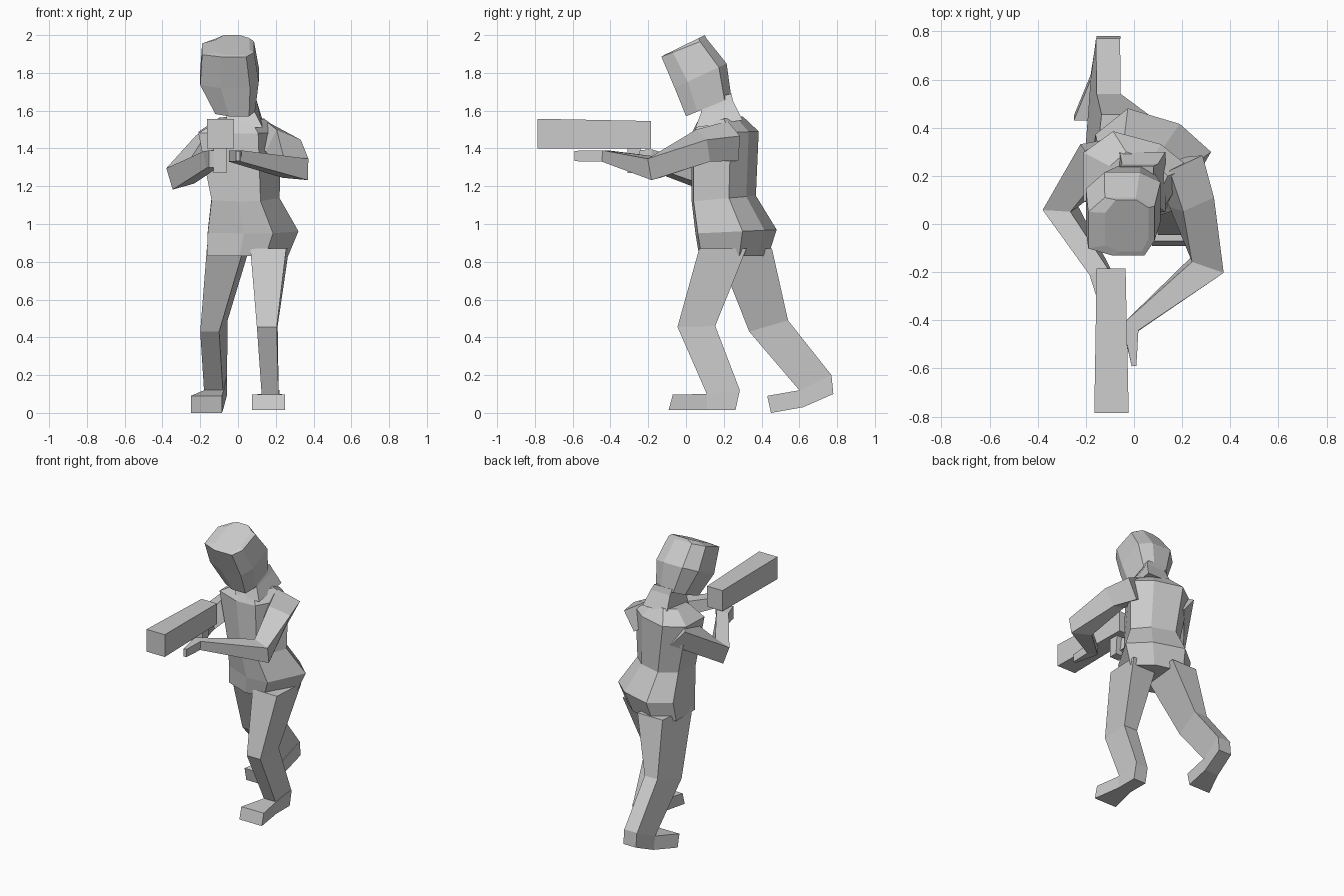
import bpy, bmesh
from math import radians, sin, cos
from mathutils import Vector

if "Cube" in bpy.data.objects:
    bpy.data.objects.remove(bpy.data.objects["Cube"])


def loft(name, rings):
    """Skin a stack of equal-sized rings and cap both ends."""
    bm = bmesh.new()
    vs = [[bm.verts.new(p) for p in r] for r in rings]
    n = len(vs[0])
    for a, b in zip(vs, vs[1:]):
        for i in range(n):
            j = (i + 1) % n
            bm.faces.new((a[i], a[j], b[j], b[i]))
    bm.faces.new(vs[0])
    bm.faces.new(vs[-1])
    bmesh.ops.recalc_face_normals(bm, faces=bm.faces)
    me = bpy.data.meshes.new(name)
    bm.to_mesh(me)
    bm.free()
    ob = bpy.data.objects.new(name, me)
    bpy.context.collection.objects.link(ob)
    return ob


def side_loft(name, stations):
    """Quad sections: x range, two (y, z) points, x shift of the second pair."""
    loft(name, [[(x0, *a), (x1, *a), (x1 + s, *b), (x0 + s, *b)]
                for x0, x1, a, b, s in stations])


def outline_loft(name, outline, levels):
    """Outline in 0..1 fitted to x range and a front-to-back (y, z) line."""
    loft(name, [[(x0 + u * (x1 - x0), a[0] + v * (b[0] - a[0]), a[1] + v * (b[1] - a[1]))
                 for u, v in outline] for x0, x1, a, b in levels])


def limb(name, stations):
    """Rectangular tube along a path: x, y, z, width, height, roll."""
    pts = [Vector(s[:3]) for s in stations]
    rings = []
    for i, p in enumerate(pts):
        d = Vector((0, 0, 0))
        if i:
            d += (p - pts[i - 1]).normalized()
        if i < len(pts) - 1:
            d += (pts[i + 1] - p).normalized()
        d.normalize()
        side = d.cross(Vector((0, 0, 1))).normalized()
        up = side.cross(d)
        r = radians(stations[i][5])
        side, up = side * cos(r) + up * sin(r), up * cos(r) - side * sin(r)
        w, h = stations[i][3] / 2, stations[i][4] / 2
        rings.append([p + side * a * w + up * b * h
                      for a, b in ((-1, -1), (1, -1), (1, 1), (-1, 1))])
    loft(name, rings)


# Torso, twisted so that the right-hand side leads
outline_loft("torso",
             [(0, .18), (.4, 0), (.72, .03), (1, .58), (.73, .85), (.28, 1), (0, .75)],
             [(-.165, .265, (.07, .83), (.435, .83)),
              (-.16, .32, (.05, .95), (.48, .97)),
              (-.14, .22, (.03, 1.12), (.37, 1.15)),
              (-.21, .23, (.03, 1.48), (.385, 1.49)),
              (-.10, .14, (.06, 1.54), (.30, 1.57))])

# Neck and forward-tilted head
side_loft("neck", [(-.06, .13, (.05, 1.51), (.30, 1.55), 0),
                   (-.06, .09, (.08, 1.59), (.25, 1.65), .01),
                   (-.06, .08, (.08, 1.65), (.24, 1.69), 0)])
outline_loft("head",
             [(0, .12), (.35, 0), (.85, 0), (1, .25), (1, .85), (.72, 1), (.25, 1), (0, .75)],
             [(-.12, .09, (0, 1.57), (.24, 1.67)),
              (-.20, .11, (-.06, 1.72), (.215, 1.85)),
              (-.19, .085, (-.13, 1.885), (.11, 1.98)),
              (-.12, .06, (-.115, 1.895), (.10, 2.0))])

# Leading leg and foot
side_loft("front_leg", [(.065, .255, (.07, .87), (.32, .87), .015),
                        (.10, .205, (-.045, .455), (.155, .46), .005),
                        (.125, .215, (.11, .10), (.285, .12), 0),
                        (.125, .215, (.12, .03), (.262, .015), 0)])
side_loft("front_foot", [(.125, .22, (.285, .12), (.262, .015), 0),
                         (.125, .22, (.11, .10), (.11, .015), 0),
                         (.075, .25, (-.07, .097), (-.092, .015), 0)])

# Trailing leg and foot
side_loft("rear_leg", [(-.165, .03, (.16, .87), (.455, .87), .03),
                       (-.20, -.10, (.335, .43), (.54, .49), .045),
                       (-.18, -.08, (.60, .12), (.77, .20), .022)])
side_loft("rear_foot", [(-.155, -.057, (.77, .20), (.78, .10), 0),
                        (-.18, -.075, (.60, .12), (.62, .03), 0),
                        (-.25, -.085, (.43, .09), (.45, 0), 0)])

# Arms: shoulder, elbow, wrist, hand tip
limb("right_arm", [(.18, .25, 1.44, .17, .15, 28), (.24, .09, 1.415, .15, .13, 22),
                   (.305, -.17, 1.295, .14, .115, 5),
                   (-.015, -.43, 1.36, .07, .06, 0), (0, -.59, 1.36, .02, .055, 0)])
limb("left_arm", [(-.13, .28, 1.44, .16, .15, -25), (-.305, .065, 1.255, .12, .12, -16),
                  (-.14, -.20, 1.345, .08, .09, -8), (-.12, -.30, 1.345, .07, .09, 0)])

# Boxy hand-held tool and its grip
side_loft("tool_body", [(-.165, -.022, (-.785, 1.40), (-.785, 1.557), 0),
                        (-.155, -.035, (-.185, 1.40), (-.185, 1.545), 0)])
side_loft("tool_grip", [(-.13, -.06, (-.31, 1.27), (-.25, 1.27), 0),
                        (-.13, -.06, (-.31, 1.42), (-.24, 1.42), 0)])
